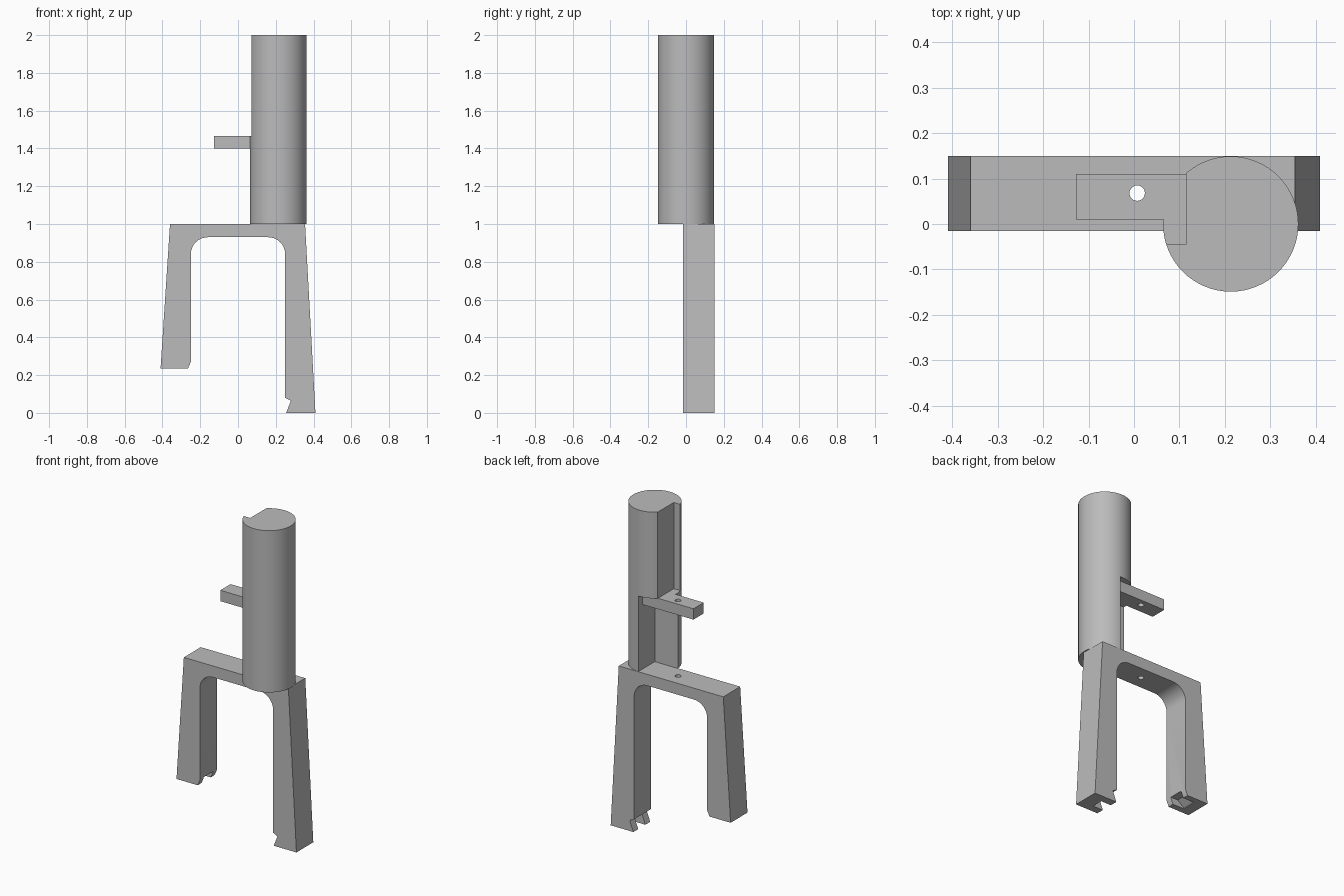
import bpy, bmesh, math
from mathutils import Vector

old = bpy.data.objects.get("Cube")
if old:
    bpy.data.objects.remove(old, do_unlink=True)

grey = bpy.data.materials.new("plain grey")
grey.use_nodes = True
grey.diffuse_color = (0.5, 0.5, 0.5, 1)
grey.node_tree.nodes["Principled BSDF"].inputs["Base Color"].default_value = (0.5, 0.5, 0.5, 1)


def prism(name, outline, depth):
    """Solid made by sweeping a closed 3D outline along a depth vector."""
    bm = bmesh.new()
    face = bm.faces.new([bm.verts.new(p) for p in outline])
    swept = bmesh.ops.extrude_face_region(bm, geom=[face])["geom"]
    moved = [v for v in swept if isinstance(v, bmesh.types.BMVert)]
    bmesh.ops.translate(bm, verts=moved, vec=Vector(depth))
    bmesh.ops.recalc_face_normals(bm, faces=bm.faces)
    mesh = bpy.data.meshes.new(name)
    bm.to_mesh(mesh)
    bm.free()
    mesh.materials.append(grey)
    obj = bpy.data.objects.new(name, mesh)
    bpy.context.collection.objects.link(obj)
    return obj


def box(name, x0, x1, y0, y1, z0, z1):
    return prism(name, [(x0, y0, z0), (x1, y0, z0), (x1, y1, z0), (x0, y1, z0)], (0, 0, z1 - z0))


def rod(name, x, y, r, z0, z1, sides):
    ring = [(x + r * math.cos(math.tau * i / sides), y + r * math.sin(math.tau * i / sides), z0)
            for i in range(sides)]
    return prism(name, ring, (0, 0, z1 - z0))


def combine(obj, tool, operation):
    """Apply one boolean and discard the tool."""
    tool.hide_render = True
    mod = obj.modifiers.new("cut", "BOOLEAN")
    mod.operation, mod.solver, mod.object = operation, "EXACT", tool
    graph = bpy.context.evaluated_depsgraph_get()
    mesh = bpy.data.meshes.new_from_object(obj.evaluated_get(graph))
    obj.modifiers.clear()
    obj.data = mesh
    bpy.data.objects.remove(tool, do_unlink=True)


def fillet(cx, cz, r, a0, a1, n=8):
    return [(cx + r * math.cos(math.radians(a0 + (a1 - a0) * i / n)),
             cz + r * math.sin(math.radians(a0 + (a1 - a0) * i / n))) for i in range(n + 1)]


FRONT, BACK = -0.015, 0.15
MID = (FRONT + BACK) / 2

# Two-legged frame with rounded inner corners and uneven feet
profile = [(-0.36, 1), (-0.41, 0.235), (-0.265, 0.235), (-0.25, 0.27)]
profile += fillet(-0.16, 0.84, 0.09, 180, 90)
profile += fillet(0.16, 0.84, 0.09, 90, 0)
profile += [(0.25, 0.08), (0.28, 0.065), (0.255, 0), (0.41, 0), (0.355, 1)]
frame = prism("leg_frame", [(x, FRONT, z) for x, z in profile], (0, BACK - FRONT, 0))

# Slot between the prongs of the long foot
combine(frame, box("slot_cutter", 0.2, 0.325, MID - 0.035, MID + 0.035, -0.1, 0.07), "DIFFERENCE")

# Sloped pocket under the short foot
pocket = [(-0.345, 0.2), (-0.345, 0.24), (-0.3, 0.275), (-0.22, 0.275), (-0.22, 0.2)]
combine(frame, prism("pocket_cutter", [(x, MID - 0.045, z) for x, z in pocket], (0, 0.09, 0)), "DIFFERENCE")

# Main column with the upper notch and the stepped recess behind
column = rod("column", 0.213, 0, 0.149, 1, 2, 64)
for limits in [(-0.2, 0.115, -0.045, 0.3, 1.467, 2.2),
               (-0.2, 0.222, -0.012, 0.3, 0.8, 1.4),
               (-0.2, 0.222, 0.11, 0.31, 1.3, 1.467)]:
    combine(column, box("column_cutter", *limits), "DIFFERENCE")

# Side bracket grown out of the column
combine(column, box("bracket", -0.128, 0.16, 0.01, 0.11, 1.4, 1.467), "UNION")

# Aligned pin holes through bracket and frame
for part in (column, frame):
    combine(part, rod("hole_cutter", 0.007, 0.068, 0.017, 0.85, 1.6, 24), "DIFFERENCE")

# Smooth curved walls, crisp edges
for part in (column, frame):
    bpy.ops.object.select_all(action="DESELECT")
    part.select_set(True)
    bpy.context.view_layer.objects.active = part
    bpy.ops.object.shade_smooth_by_angle(angle=math.radians(30))
